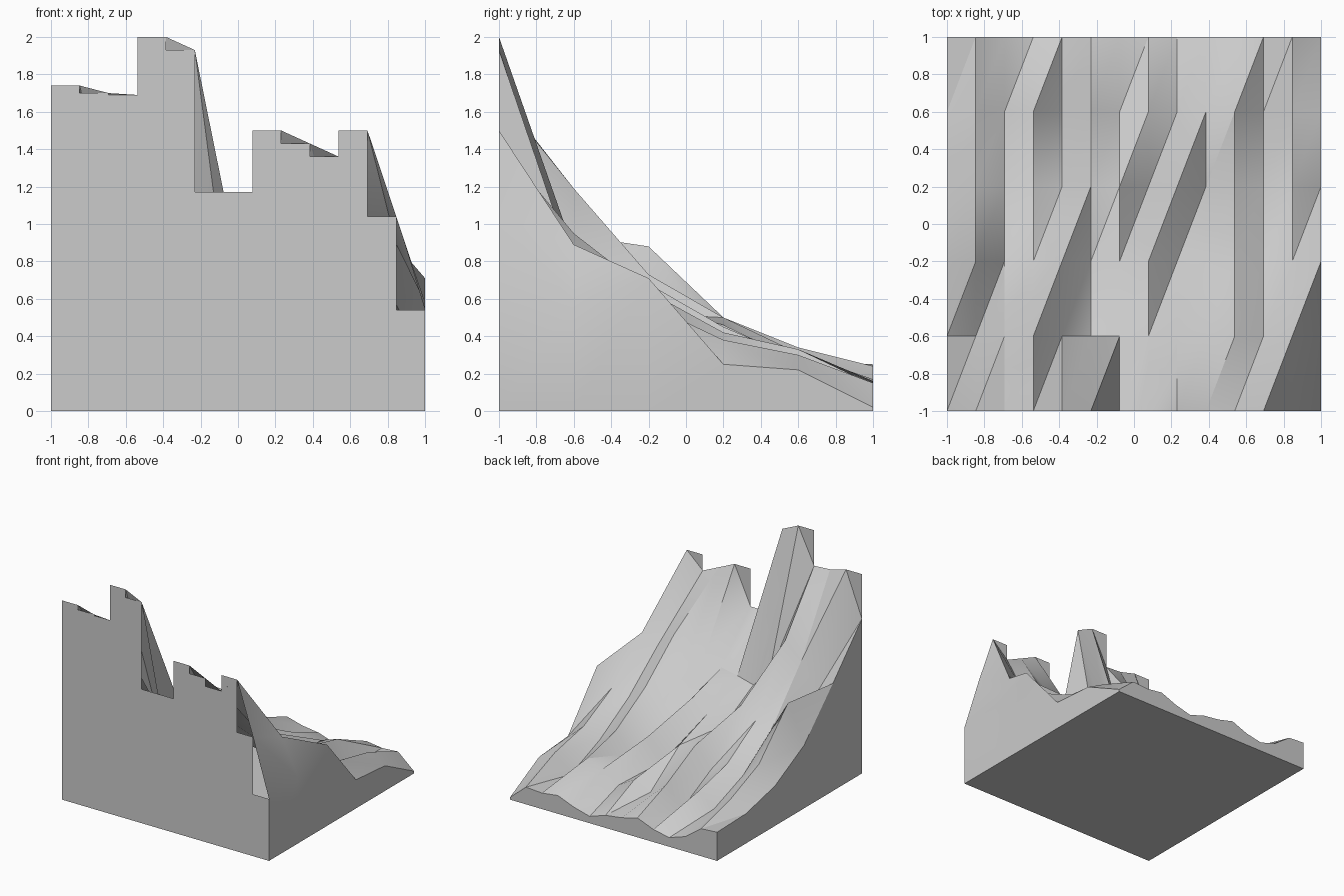
import bpy
import bmesh
import math

if "Cube" in bpy.data.objects:
    bpy.data.objects.remove(bpy.data.objects["Cube"], do_unlink=True)

# One stone-grey material for the whole block
stone = bpy.data.materials.new("stone_grey")
stone.use_nodes = True
grey = (0.6, 0.6, 0.6, 1.0)
stone.diffuse_color = grey
stone.node_tree.nodes["Principled BSDF"].inputs["Base Color"].default_value = grey

# Height sections across the slope in hundredths, from the cliff to the low back edge
SECTIONS = [
    "135 174 170 169 200 193 117 117 150 143 136 150 104 54",
    "94 82 105 119 86 72 76 79 88 88 95 82 89 58",
    "55 88 62 65 73 52 59 68 50 56 64 52 57 71",
    "35 50 36 42 33 50 46 28 45 26 42 30 38 25",
    "26 34 22 33 14 31 20 27 18 28 33 15 30 22",
    "25 24 13 8 11 17 13 11 6 10 16 14 15 2",
]
heights = [[int(v) / 100 for v in row.split()] for row in SECTIONS]
ROWS, COLS = len(heights), len(heights[0])


def x_at(i):
    return -1 + 2 * i / (COLS - 1)


def y_at(j):
    return -1 + 2 * j / (ROWS - 1)


def finish(bm, name):
    """Turn a bmesh into a shaded, coloured object."""
    mesh = bpy.data.meshes.new(name)
    bm.to_mesh(mesh)
    bm.free()
    mesh.materials.append(stone)
    obj = bpy.data.objects.new(name, mesh)
    bpy.context.collection.objects.link(obj)
    bpy.ops.object.select_all(action="DESELECT")
    obj.select_set(True)
    bpy.context.view_layer.objects.active = obj
    bpy.ops.object.shade_smooth_by_angle(angle=math.radians(30))
    return obj


# Ridged slope: every cell is split along the same diagonal
bm = bmesh.new()
top = [[bm.verts.new((x_at(i), y_at(j), heights[j][i])) for i in range(COLS)]
       for j in range(ROWS)]
for j in range(ROWS - 1):
    for i in range(COLS - 1):
        a, b = top[j][i], top[j][i + 1]
        c, d = top[j + 1][i + 1], top[j + 1][i]
        bm.faces.new((a, b, c))
        bm.faces.new((a, c, d))

# Side and back walls follow the rim of the slope down to the base
rim = [row[-1] for row in top]
rim += top[-1][-2::-1]
rim += [row[0] for row in top[-2::-1]]
feet = [bm.verts.new((v.co.x, v.co.y, 0)) for v in rim]
for k in range(len(rim) - 1):
    bm.faces.new((feet[k], feet[k + 1], rim[k + 1], rim[k]))
bm.faces.new(feet[::-1])
finish(bm, "ridged_slope")

# Stepped cliff: each upright panel is level with the section point on its +x side
bm = bmesh.new()
for i in range(COLS - 1):
    left, right, height = x_at(i), x_at(i + 1), heights[0][i + 1]
    corners = [(left, 0), (right, 0), (right, height), (left, height)]
    bm.faces.new([bm.verts.new((x, -1, z)) for x, z in corners])
bmesh.ops.remove_doubles(bm, verts=bm.verts, dist=0.0001)
finish(bm, "stepped_cliff")
